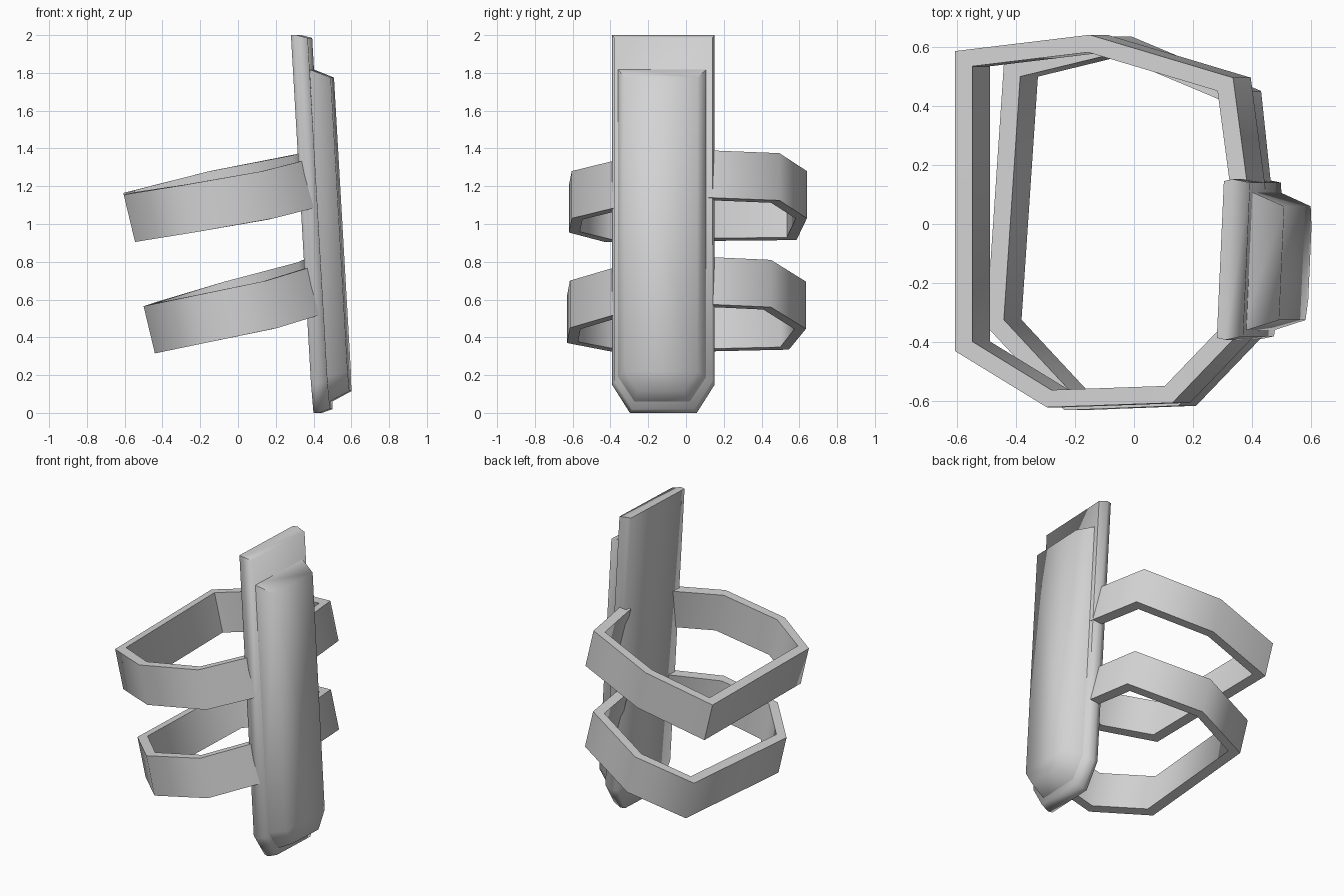
import bpy, bmesh, math
from mathutils import Vector

cube = bpy.data.objects.get("Cube")
if cube:
    bpy.data.objects.remove(cube, do_unlink=True)

grey = bpy.data.materials.new("light_grey")
grey.use_nodes = True
grey.diffuse_color = (0.65, 0.65, 0.65, 1)
grey.node_tree.nodes["Principled BSDF"].inputs["Base Color"].default_value = (0.65, 0.65, 0.65, 1)


def finish(name, bm, angle):
    bmesh.ops.recalc_face_normals(bm, faces=bm.faces)
    mesh = bpy.data.meshes.new(name)
    bm.to_mesh(mesh)
    bm.free()
    mesh.materials.append(grey)
    obj = bpy.data.objects.new(name, mesh)
    bpy.context.collection.objects.link(obj)
    bpy.ops.object.select_all(action='DESELECT')
    obj.select_set(True)
    bpy.context.view_layer.objects.active = obj
    bpy.ops.object.shade_smooth_by_angle(angle=math.radians(angle))
    return obj


def lean(y, z, depth):
    """Place a point on the tilted, slightly turned sheath."""
    return Vector((0.395 - 0.0575 * z + 0.045 * (y + 0.39) + depth, y, z))


def slab(name, layers, angle=80):
    """Loft six-sided outlines, square at the top and clipped at the bottom."""
    bm = bmesh.new()
    rings = []
    for depth, y0, y1, top, shoulder, bottom, clip in layers:
        outline = [(y0, top), (y1, top), (y1, shoulder),
                   (y1 - clip, bottom), (y0 + clip, bottom), (y0, shoulder)]
        rings.append([bm.verts.new(lean(y, z, depth)) for y, z in outline])
    for a, b in zip(rings, rings[1:]):
        for i in range(6):
            j = (i + 1) % 6
            bm.faces.new((a[i], a[j], b[j], b[i]))
    for r in (rings[0], rings[-1]):
        bm.faces.new((r[0], r[1], r[2], r[5]))
        bm.faces.new((r[5], r[2], r[3], r[4]))
    return finish(name, bm, angle)


def strap(name, path, drop=Vector((0.06, 0, -0.25)), thick=0.058):
    """Flat band swept along its upper outer edge, mitred at the corners."""
    bm = bmesh.new()
    pts = [Vector(p) for p in path]
    sections = []
    for i, p in enumerate(pts):
        dirs = []
        if i > 0:
            dirs.append((p - pts[i - 1]).xy.normalized())
        if i < len(pts) - 1:
            dirs.append((pts[i + 1] - p).xy.normalized())
        normals = [Vector((-d.y, d.x)) for d in dirs]
        m = sum(normals, Vector((0, 0))).normalized()
        m *= thick / m.dot(normals[0])
        inward = Vector((m.x, m.y, 0.24 * m.x))
        sections.append([bm.verts.new(q) for q in
                         (p, p + drop, p + drop + inward, p + inward)])
    for a, b in zip(sections, sections[1:]):
        for i in range(4):
            j = (i + 1) % 4
            bm.faces.new((a[i], a[j], b[j], b[i]))
    bm.faces.new(sections[0])
    bm.faces.new(sections[-1])
    return finish(name, bm, 80)


# Sheath: depth, y min, y max, top, shoulder, bottom, corner clip
slab("sheath_back_plate", [
    (0.0, -0.385, 0.145, 2.0, 0.16, 0.0, 0.095),
    (0.03, -0.392, 0.152, 2.0, 0.15, 0.0, 0.095),
    (0.088, -0.38, 0.14, 1.985, 0.17, 0.02, 0.095)])
slab("sheath_raised_body", [
    (0.07, -0.365, 0.115, 1.825, 0.185, 0.05, 0.09),
    (0.195, -0.325, 0.06, 1.775, 0.22, 0.115, 0.07)])

# Straps: upper outer edge, from the rear end round to the front end
strap("upper_strap", [
    (0.385, 0.12, 1.39), (0.335, 0.495, 1.375), (-0.15, 0.64, 1.28),
    (-0.605, 0.585, 1.165), (-0.605, -0.43, 1.155), (-0.295, -0.62, 1.205),
    (0.13, -0.605, 1.28), (0.365, -0.36, 1.34)])
strap("lower_strap", [
    (0.405, 0.12, 0.825), (0.37, 0.45, 0.81), (-0.07, 0.635, 0.695),
    (-0.44, 0.545, 0.585), (-0.50, -0.345, 0.565), (-0.235, -0.63, 0.62),
    (0.15, -0.615, 0.70), (0.395, -0.36, 0.775)])
